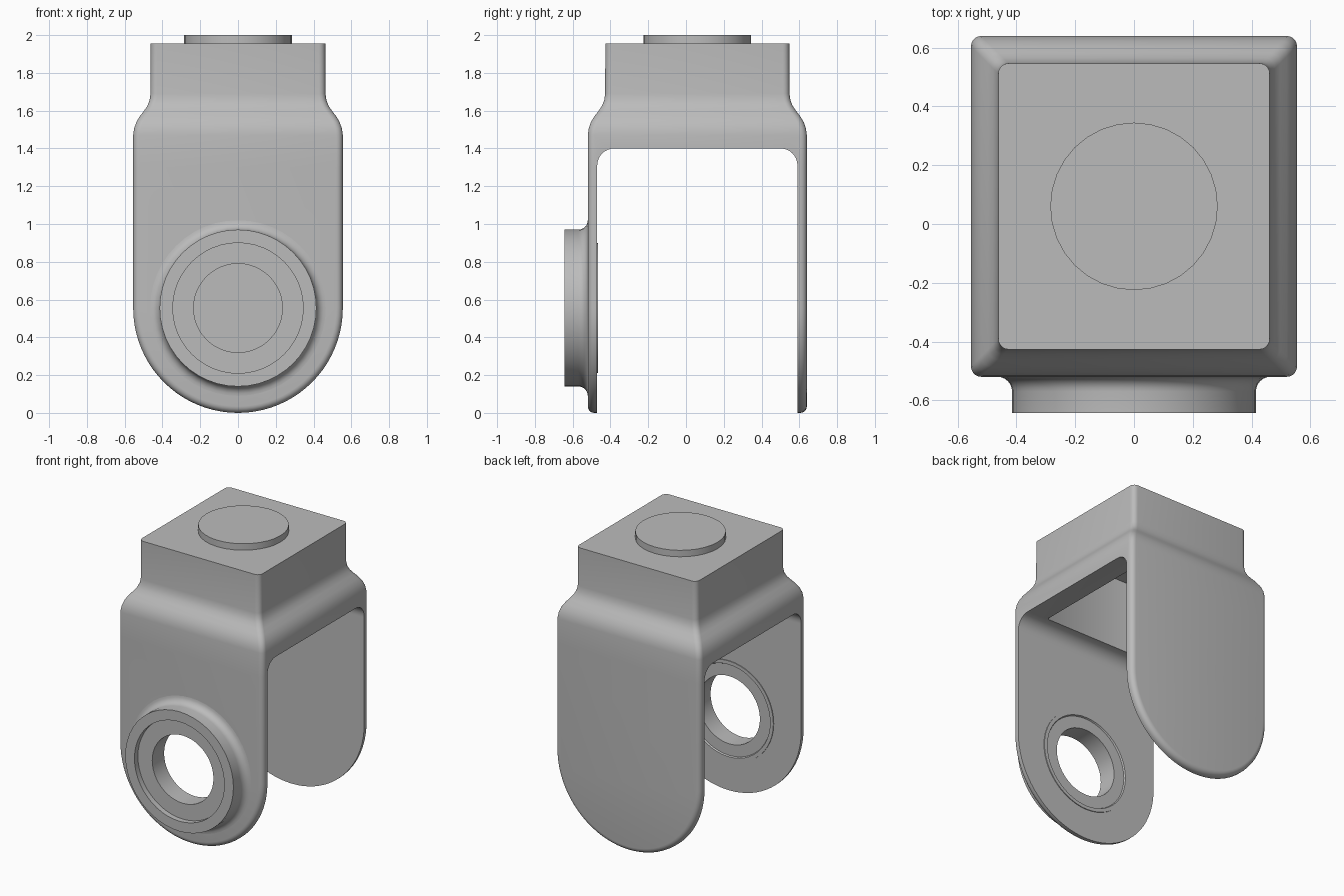
import bpy, bmesh
from math import sin, cos, pi, radians

old = bpy.data.objects.get("Cube")
if old:
    bpy.data.objects.remove(old, do_unlink=True)

grey = bpy.data.materials.new("plain grey")
grey.use_nodes = True
colour = (0.5, 0.5, 0.5, 1)
grey.diffuse_color = colour
grey.node_tree.nodes["Principled BSDF"].inputs["Base Color"].default_value = colour

MID_Y = 0.06      # centre of the fork body
HALF_X = 0.555    # half width of the legs
HALF_Y = 0.58
AXIS_Z = 0.555    # pivot height
EDGE = 0.035      # outer edge rounding
SPLIT = 1.3       # legs meet the body here


def loft(name, loops, ring=False):
    """Skin matching closed loops; cap the ends, or join last to first."""
    bm = bmesh.new()
    rows = [[bm.verts.new(p) for p in loop] for loop in loops]
    n = len(rows[0])
    pairs = list(zip(rows, rows[1:])) + ([(rows[-1], rows[0])] if ring else [])
    for a, b in pairs:
        for i in range(n):
            j = (i + 1) % n
            bm.faces.new((a[i], a[j], b[j], b[i]))
    if not ring:
        bm.faces.new(rows[0])
        bm.faces.new(rows[-1])
    bmesh.ops.recalc_face_normals(bm, faces=bm.faces)
    mesh = bpy.data.meshes.new(name)
    bm.to_mesh(mesh)
    bm.free()
    mesh.materials.append(grey)
    obj = bpy.data.objects.new(name, mesh)
    bpy.context.collection.objects.link(obj)
    return obj


def activate(obj):
    bpy.ops.object.select_all(action='DESELECT')
    obj.select_set(True)
    bpy.context.view_layer.objects.active = obj


def cut(obj, cutter):
    mod = obj.modifiers.new("cut", 'BOOLEAN')
    mod.operation, mod.solver, mod.object = 'DIFFERENCE', 'EXACT', cutter
    activate(obj)
    bpy.ops.object.modifier_apply(modifier=mod.name)
    bpy.data.objects.remove(cutter, do_unlink=True)


def smooth(obj, angle=32):
    activate(obj)
    bpy.ops.object.shade_smooth_by_angle(angle=radians(angle))


def rounded_rect(hx, hy, z, r, steps=5):
    pts = []
    for k, (sx, sy) in enumerate([(1, 1), (-1, 1), (-1, -1), (1, -1)]):
        for i in range(steps + 1):
            a = (k + i / steps) * pi / 2
            pts.append((sx * (hx - r) + r * cos(a),
                        MID_Y + sy * (hy - r) + r * sin(a), z))
    return pts


def circle_y(r, y, n=48):
    return [(r * cos(2 * pi * i / n), y, AXIS_Z + r * sin(2 * pi * i / n))
            for i in range(n)]


def u_outline(inset, y, n=40):
    r = HALF_X - inset
    arc = [(r * cos(pi + pi * i / n), y, AXIS_Z + r * sin(pi + pi * i / n))
           for i in range(n + 1)]
    return [(-r, y, SPLIT)] + arc + [(r, y, SPLIT)]


# Body: square block flaring out over a soft shoulder (inset, height)
shoulder = [(0, SPLIT), (0, 1.47), (0.005, 1.505), (0.017, 1.54), (0.035, 1.57),
            (0.058, 1.6), (0.075, 1.625), (0.087, 1.655), (0.092, 1.69), (0.093, 1.955)]
body = loft("fork_body", [rounded_rect(HALF_X - d, HALF_Y - d, z, EDGE)
                          for d, z in shoulder])

# Slot between the legs, with rounded upper corners
R, IN_Y, TOP = 0.09, 0.53, 1.4
arch = [(-IN_Y, 1.2)]
arch += [(-IN_Y + R - R * cos(a), TOP - R + R * sin(a))
         for a in [i * pi / 16 for i in range(9)]]
arch += [(-y, z) for y, z in reversed(arch)]
cut(body, loft("slot_cutter", [[(x, MID_Y + y, z) for y, z in arch] for x in (-1, 1)]))

# Hollow inside the block
cut(body, loft("pocket_cutter", [rounded_rect(0.4, 0.43, z, 0.01, 2)
                                 for z in (1.35, 1.9)]))
smooth(body)


# Legs: rounded tongues with softened outer edges
def leg(name, side):
    inner, outer = MID_Y + side * IN_Y, MID_Y + side * HALF_Y
    loops = [u_outline(0, inner)]
    for i in range(6):
        a = i * pi / 10
        loops.append(u_outline(EDGE * (1 - cos(a)), outer - side * EDGE * (1 - sin(a))))
    return loft(name, loops)


front_leg = leg("front_leg", -1)
cut(front_leg, loft("bore_cutter", [circle_y(0.345, y) for y in (-0.7, -0.3)]))
smooth(front_leg)
smooth(leg("back_leg", 1))

# Boss collar blending into the front leg (radius, y)
collar = [(0.345, -0.471), (0.345, -0.643), (0.415, -0.643), (0.415, -0.57)]
collar += [(0.465 - 0.05 * cos(a), -0.57 + 0.05 * sin(a))
           for a in [i * pi / 12 for i in range(1, 7)]]
collar += [(0.465, -0.5), (0.36, -0.471)]
smooth(loft("boss_collar", [circle_y(r, y) for r, y in collar], ring=True))

# Bearing ring recessed in the collar, slightly proud on the inside
bearing = [(0.235, -0.475), (0.235, -0.605), (0.345, -0.605), (0.345, -0.465),
           (0.32, -0.465), (0.315, -0.475)]
smooth(loft("bearing_ring", [circle_y(r, y) for r, y in bearing], ring=True))

# Round pad on top
pad = loft("top_pad", [[(0.285 * cos(2 * pi * i / 32), MID_Y + 0.285 * sin(2 * pi * i / 32), z)
                        for i in range(32)] for z in (1.94, 2.0)])
smooth(pad)
